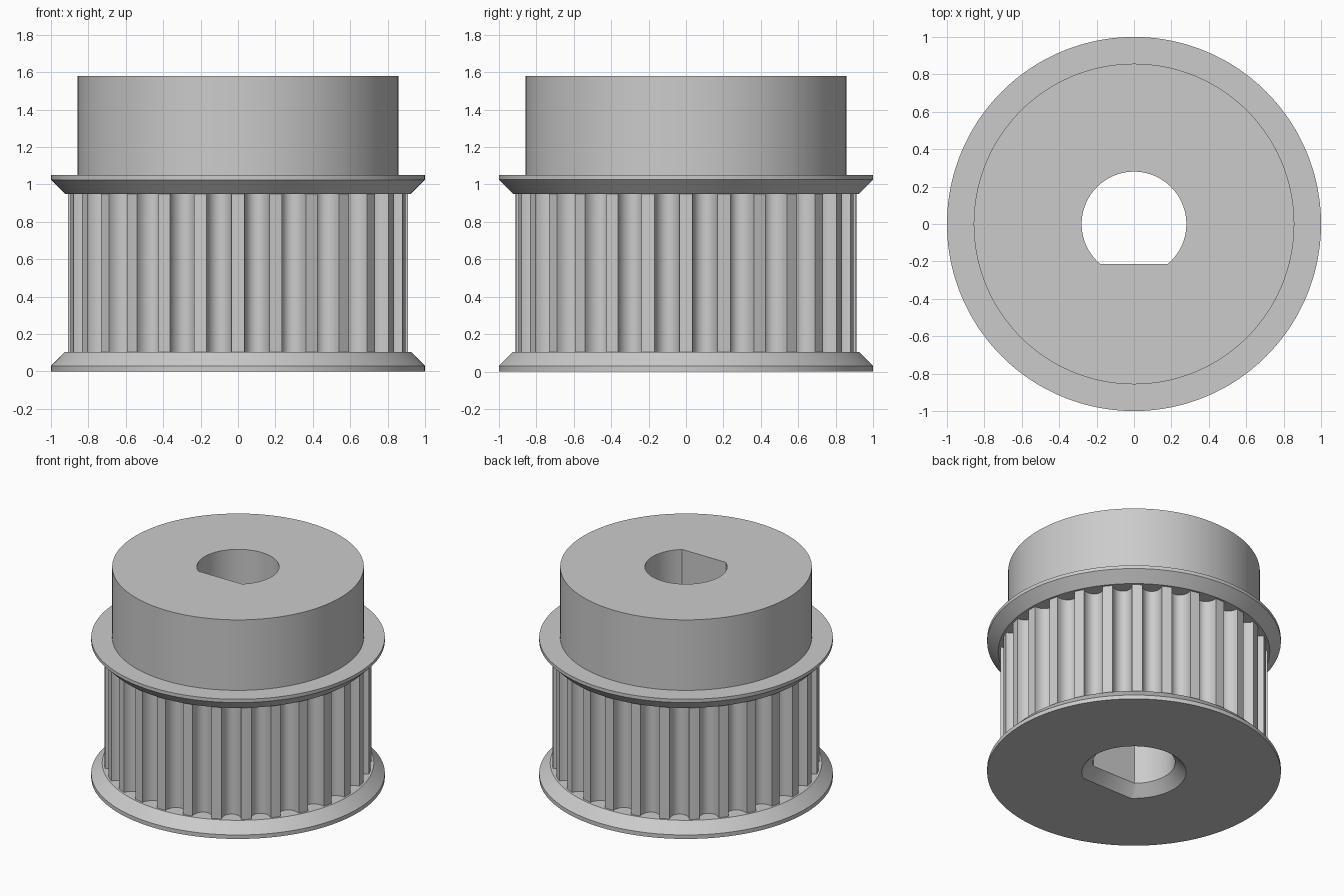
import bpy, bmesh, math
from math import sin, cos, pi

cube = bpy.data.objects.get("Cube")
if cube:
    bpy.data.objects.remove(cube, do_unlink=True)

TEETH = 28
PITCH = 2 * pi / TEETH
TOOTH_R = 0.91
GROOVE_W, GROOVE_D = 0.067, 0.083   # groove half width and depth
ARC_STEPS = 12

metal = bpy.data.materials.new("grey_metal")
metal.use_nodes = True
colour = (0.6, 0.6, 0.6, 1)
metal.diffuse_color = colour
metal.node_tree.nodes["Principled BSDF"].inputs["Base Color"].default_value = colour


def tooth_outline():
    """Lands centred on each pitch with rounded grooves between them."""
    pts = []
    for i in range(TEETH):
        land = i * PITCH
        pts.append((TOOTH_R * cos(land), TOOTH_R * sin(land)))
        mid = land + PITCH / 2
        for k in range(ARC_STEPS + 1):
            t = pi * k / ARC_STEPS
            side = -GROOVE_W * cos(t)
            r = math.sqrt(TOOTH_R**2 - GROOVE_W**2) - GROOVE_D * sin(t)
            pts.append((r * cos(mid) - side * sin(mid), r * sin(mid) + side * cos(mid)))
    return pts


def circle_outline(radius, matching):
    return [(radius * x / math.hypot(x, y), radius * y / math.hypot(x, y)) for x, y in matching]


def d_outline(radius, flat):
    """Circle cut by a flat on the -y side."""
    start = -math.asin(flat / radius)
    sweep = pi - 2 * start
    return [(radius * cos(start + sweep * k / 64), radius * sin(start + sweep * k / 64))
            for k in range(65)]


def loft(name, sections):
    """Join matching outlines at given heights and cap both ends."""
    bm = bmesh.new()
    rings = [[bm.verts.new((x, y, z)) for x, y in outline] for outline, z in sections]
    for low, high in zip(rings, rings[1:]):
        for i in range(len(low)):
            j = (i + 1) % len(low)
            bm.faces.new((low[i], low[j], high[j], high[i]))
    bm.faces.new(rings[0][::-1])
    bm.faces.new(rings[-1])
    mesh = bpy.data.meshes.new(name)
    bm.to_mesh(mesh)
    bm.free()
    mesh.materials.append(metal)
    obj = bpy.data.objects.new(name, mesh)
    bpy.context.collection.objects.link(obj)
    return obj


# Body: lower flange, toothed barrel, upper flange and hub
teeth = tooth_outline()
ring = lambda r: circle_outline(r, teeth)
body = loft("pulley_body", [
    (ring(1.0), 0), (ring(1.0), 0.03), (ring(0.925), 0.105),
    (teeth, 0.105), (teeth, 0.95),
    (ring(0.925), 0.95), (ring(1.0), 1.025), (ring(1.0), 1.05),
    (ring(0.857), 1.05), (ring(0.857), 1.58)])

# D-shaped bore with a chamfered lower mouth
bore = loft("bore_cutter", [
    (d_outline(0.375, 0.305), -0.02), (d_outline(0.28, 0.213), 0.075),
    (d_outline(0.28, 0.213), 1.7)])
bore.hide_render = True

cut = body.modifiers.new("bore", 'BOOLEAN')
cut.operation = 'DIFFERENCE'
cut.solver = 'EXACT'
cut.object = bore
bpy.ops.object.select_all(action='DESELECT')
body.select_set(True)
bpy.context.view_layer.objects.active = body
bpy.ops.object.modifier_apply(modifier=cut.name)
bpy.data.objects.remove(bore, do_unlink=True)
bpy.ops.object.shade_smooth_by_angle(angle=math.radians(30))
